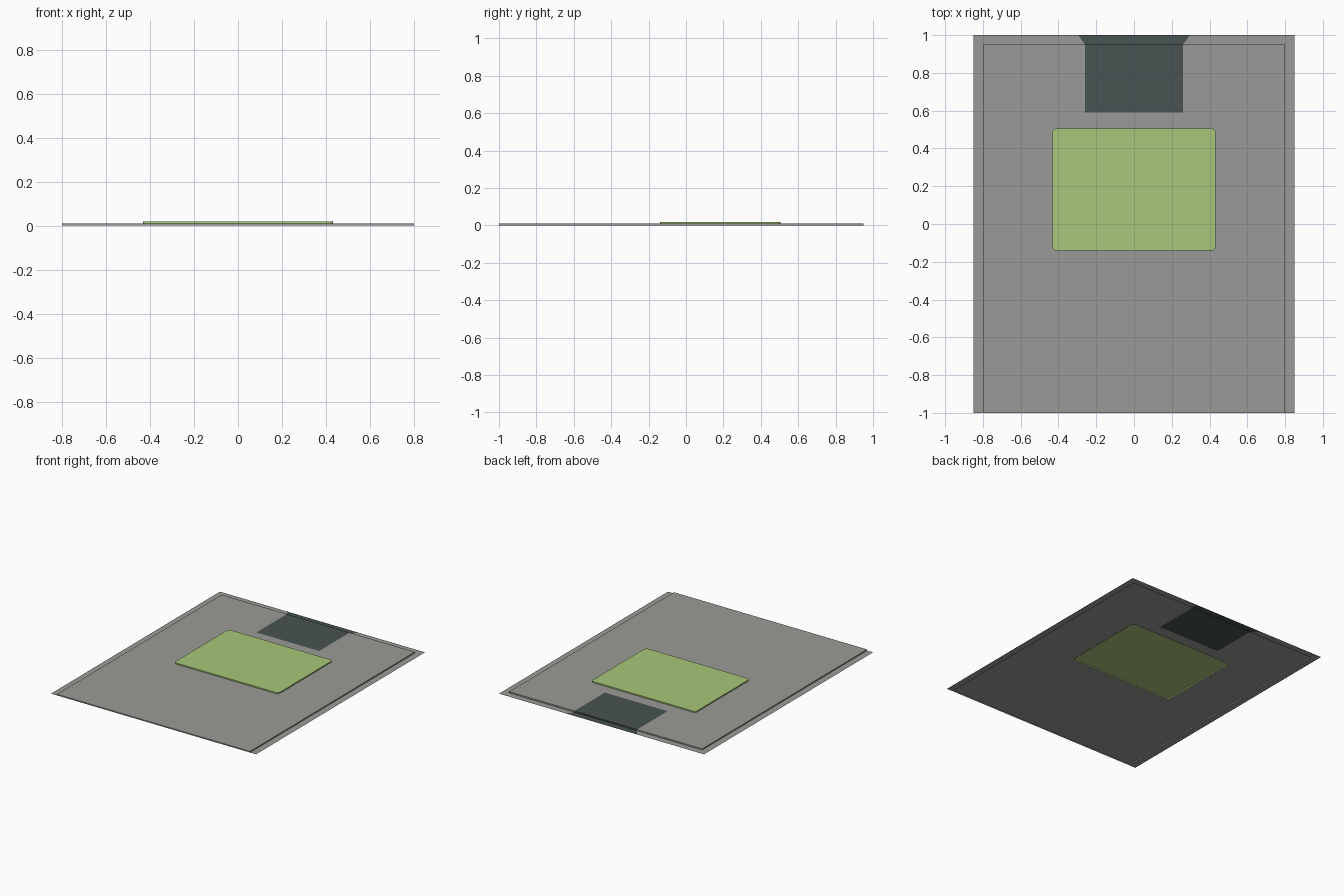
import bpy, bmesh, math

if "Cube" in bpy.data.objects:
    bpy.data.objects.remove(bpy.data.objects["Cube"])

# Main measurements
RIM_X, SLAB_X = 0.85, 0.80
FRONT, SLAB_BACK, BACK = -1.0, 0.95, 1.0
Z0, Z1, Z2 = 0.0, 0.009, 0.018
TAB_X, TAB_FLARE, TAB_Y = 0.26, 0.295, 0.59
PAN_X, PAN_Y0, PAN_Y1, PAN_R = 0.432, -0.14, 0.505, 0.02


def material(name, rgb):
    m = bpy.data.materials.new(name)
    lin = [((c / 255 + 0.055) / 1.055) ** 2.4 for c in rgb]
    m.diffuse_color = (*lin, 1)
    m.use_nodes = True
    m.node_tree.nodes["Principled BSDF"].inputs["Base Color"].default_value = m.diffuse_color
    return m


grey = material("warm grey", (154, 155, 151))
green = material("light green", (169, 199, 122))
dark = material("dark slate", (72, 82, 82))


def make(name, mat, polys):
    """One object from a list of polygons."""
    bm = bmesh.new()
    for p in polys:
        bm.faces.new([bm.verts.new(v) for v in p])
    bmesh.ops.remove_doubles(bm, verts=bm.verts, dist=1e-5)
    me = bpy.data.meshes.new(name)
    bm.to_mesh(me)
    bm.free()
    me.materials.append(mat)
    ob = bpy.data.objects.new(name, me)
    bpy.context.collection.objects.link(ob)
    return ob


def rect(x0, x1, y0, y1, z):
    return [(x0, y0, z), (x1, y0, z), (x1, y1, z), (x0, y1, z)]


def wall(a, b, z0, z1):
    return [(*a, z0), (*b, z0), (*b, z1), (*a, z1)]


def mirror(p):
    return [(-x, y, z) for x, y, z in reversed(p)]


# Thin lower rim on both sides and the back
half = [
    rect(SLAB_X, RIM_X, FRONT, SLAB_BACK, Z0),
    rect(SLAB_X, RIM_X, SLAB_BACK, BACK, Z0),
    [(TAB_X, SLAB_BACK, Z0), (SLAB_X, SLAB_BACK, Z0),
     (SLAB_X, BACK, Z0), (TAB_FLARE, BACK, Z0)],
]
make("lower_rim", grey, half + [mirror(p) for p in half])

# Raised sheet, open below, with openings for the panel and the tab
half = [
    rect(PAN_X, SLAB_X, FRONT, PAN_Y0, Z1),
    rect(PAN_X, SLAB_X, PAN_Y0, PAN_Y1, Z1),
    rect(PAN_X, SLAB_X, PAN_Y1, TAB_Y, Z1),
    rect(PAN_X, SLAB_X, TAB_Y, SLAB_BACK, Z1),
    rect(TAB_X, PAN_X, TAB_Y, SLAB_BACK, Z1),
    wall((SLAB_X, FRONT), (SLAB_X, SLAB_BACK), Z0, Z1),
    wall((SLAB_X, SLAB_BACK), (TAB_X, SLAB_BACK), Z0, Z1),
]
middle = [
    rect(-PAN_X, PAN_X, FRONT, PAN_Y0, Z1),
    rect(-PAN_X, PAN_X, PAN_Y1, TAB_Y, Z1),
    wall((-SLAB_X, FRONT), (SLAB_X, FRONT), Z0, Z1),
]

# Rounded outline of the panel, and the sheet's fill outside each corner
outline, fills = [], []
corners = [(1, 1, 0), (-1, 1, 90), (-1, -1, 180), (1, -1, 270)]
for sx, sy, start in corners:
    edge_y = PAN_Y1 if sy > 0 else PAN_Y0
    cx, cy = sx * (PAN_X - PAN_R), edge_y - sy * PAN_R
    arc = []
    for i in range(5):
        a = math.radians(start + 22.5 * i)
        arc.append((cx + PAN_R * math.cos(a), cy + PAN_R * math.sin(a)))
    for p, q in zip(arc, arc[1:]):
        fills.append([(*q, Z1), (*p, Z1), (sx * PAN_X, edge_y, Z1)])
    outline += arc
make("raised_sheet", grey, half + [mirror(p) for p in half] + middle + fills)

# Green raised panel with its side walls
sides = [wall(p, q, Z1, Z2) for p, q in zip(outline, outline[1:] + outline[:1])]
make("green_panel", green, [[(*p, Z2) for p in outline]] + sides)

# Dark tab running over the back step and flaring on the rim
make("dark_tab", dark, [
    rect(-TAB_X, TAB_X, TAB_Y, SLAB_BACK, Z1),
    wall((TAB_X, SLAB_BACK), (-TAB_X, SLAB_BACK), Z0, Z1),
    [(-TAB_X, SLAB_BACK, Z0), (TAB_X, SLAB_BACK, Z0),
     (TAB_FLARE, BACK, Z0), (-TAB_FLARE, BACK, Z0)],
])
